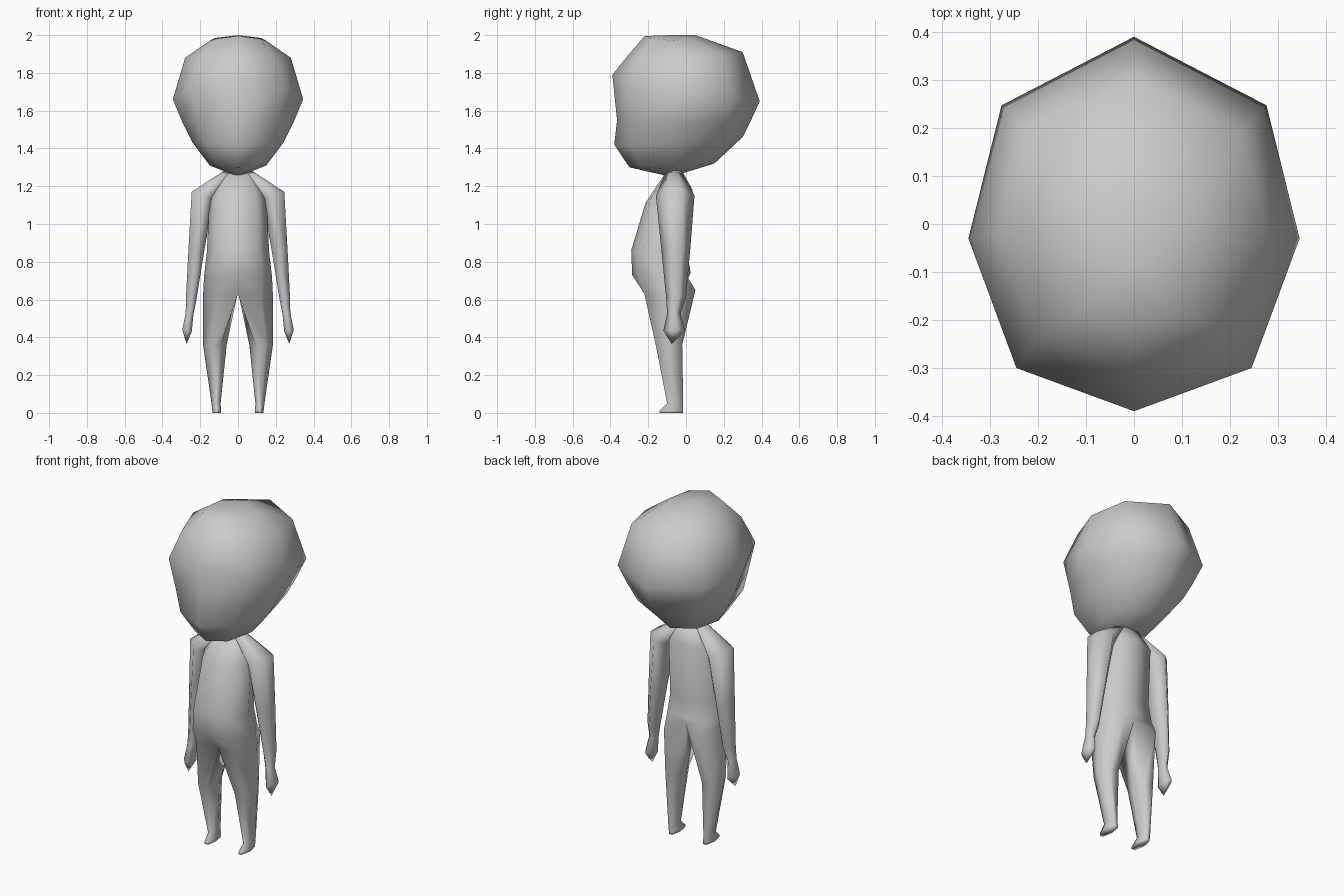
import bpy

if "Cube" in bpy.data.objects:
    bpy.data.objects.remove(bpy.data.objects["Cube"])

grey = bpy.data.materials.new("plain_grey")
grey.diffuse_color = (0.6, 0.6, 0.6, 1)
grey.use_nodes = True
grey.node_tree.nodes["Principled BSDF"].inputs["Base Color"].default_value = grey.diffuse_color


def build(name, verts, faces, mirror=False):
    """Make a smooth grey object, optionally mirrored across x."""
    mesh = bpy.data.meshes.new(name)
    mesh.from_pydata(verts, [], faces)
    mesh.materials.append(grey)
    obj = bpy.data.objects.new(name, mesh)
    bpy.context.collection.objects.link(obj)
    if mirror:
        mod = obj.modifiers.new("mirror", 'MIRROR')
        mod.use_clip = True
    bpy.context.view_layer.objects.active = obj
    obj.select_set(True)
    bpy.ops.object.mode_set(mode='EDIT')
    bpy.ops.mesh.select_all(action='SELECT')
    bpy.ops.mesh.normals_make_consistent(inside=False)
    bpy.ops.object.mode_set(mode='OBJECT')
    bpy.ops.object.shade_smooth()
    obj.select_set(False)
    return obj


def bridge(a, b, n, closed=True):
    """Quads between two rings of n points starting at indices a and b."""
    return [(a + i, a + (i + 1) % n, b + (i + 1) % n, b + i)
            for i in range(n if closed else n - 1)]


# Head: eight-sided rings as (half width, side y, side z), front (y, z), back (y, z)
head_rings = [
    ((0.15, -0.09, 1.31), (-0.30, 1.30), (0.15, 1.32)),
    ((0.24, -0.05, 1.43), (-0.38, 1.42), (0.30, 1.46)),
    ((0.295, -0.04, 1.54), (-0.365, 1.55), (0.345, 1.55)),
    ((0.345, -0.03, 1.66), (-0.39, 1.79), (0.39, 1.65)),
    ((0.28, -0.02, 1.88), (-0.305, 1.895), (0.30, 1.91)),
    ((0.15, -0.06, 1.97), (-0.22, 1.995), (0.05, 2.0)),
]
verts, faces = [], []
for (w, sy, sz), (fy, fz), (by, bz) in head_rings:
    def diag(y, z, kx, ky, s):
        return (s * w * kx, sy + (y - sy) * ky, (z + sz) / 2)
    verts += [(0, fy, fz), diag(fy, fz, 0.71, 0.75, 1), (w, sy, sz),
              diag(by, bz, 0.8, 0.66, 1), (0, by, bz),
              diag(by, bz, 0.8, 0.66, -1), (-w, sy, sz), diag(fy, fz, 0.71, 0.75, -1)]
for r in range(len(head_rings) - 1):
    faces += bridge(8 * r, 8 * r + 8, 8)
bottom, top = len(verts), len(verts) + 1
verts += [(0, -0.08, 1.25), (0, -0.08, 2.0)]
last = 8 * (len(head_rings) - 1)
for i in range(8):
    j = (i + 1) % 8
    faces += [(j, i, bottom), (last + i, last + j, top)]
build("head", verts, faces)

# Torso and leg: one half, mirrored. Torso rings are open, from belly to spine
# (half width, front y, front z, side z, back y, back z)
torso_rings = [
    (0.08, -0.11, 1.27, 1.28, -0.02, 1.28),
    (0.15, -0.215, 1.11, 1.15, 0.035, 1.18),
    (0.165, -0.29, 0.86, 0.85, 0.01, 0.83),
    (0.18, -0.285, 0.73, 0.72, 0.025, 0.74),
]
verts, faces = [], []
for w, fy, fz, sz, by, bz in torso_rings:
    m = (fy + by) / 2
    verts += [(0, fy, fz), (w * 0.68, m + (fy - m) * 0.78, (fz + sz) / 2), (w, m, sz),
              (w * 0.68, m + (by - m) * 0.85, (bz + sz) / 2), (0, by, bz)]
# Hip ring with the crotch point that closes the leg
verts += [(0, -0.19, 0.63), (0.12, -0.22, 0.63), (0.185, -0.09, 0.62),
          (0.11, 0.05, 0.65), (0, 0.005, 0.70), (0, -0.08, 0.64)]
for r in range(4):
    faces += bridge(5 * r, 5 * r + 5, 5, closed=False)
faces.append((0, 1, 2, 3, 4))
# Leg rings: inner x, outer x, front y, back y, z
leg_rings = [
    (0.06, 0.185, -0.16, -0.02, 0.36),
    (0.092, 0.14, -0.10, -0.015, 0.05),
    (0.09, 0.136, -0.14, -0.015, 0.012),
    (0.09, 0.135, -0.14, -0.015, 0.0),
]
hip = 20
for k, (xi, xo, fy, by, z) in enumerate(leg_rings):
    d, m = xo - xi, (fy + by) / 2
    verts += [(xi + 0.25 * d, fy, z), (xi + 0.72 * d, fy, z), (xo, m, z),
              (xi + 0.72 * d, by, z), (xi + 0.25 * d, by, z), (xi, m, z)]
    faces += bridge(hip + 6 * k, hip + 6 * k + 6, 6)
faces.append(tuple(range(hip + 24, hip + 30)))
build("torso_and_legs", verts, faces, mirror=True)

# Arm with hand: six-sided rings (inner x, outer x, front y, back y, inner z, outer z)
arm_rings = [
    (0.03, 0.085, -0.11, -0.02, 1.26, 1.275),
    (0.13, 0.245, -0.16, 0.045, 1.13, 1.17),
    (0.18, 0.262, -0.13, 0.022, 0.85, 0.87),
    (0.22, 0.275, -0.105, 0.0, 0.60, 0.62),
    (0.236, 0.277, -0.10, -0.03, 0.52, 0.53),
    (0.245, 0.295, -0.12, -0.005, 0.43, 0.44),
]
verts, faces = [], []
for xi, xo, fy, by, zi, zo in arm_rings:
    d, m, z = xo - xi, (fy + by) / 2, (zi + zo) / 2
    q = (by - fy) * 0.2
    verts += [(xi + 0.45 * d, fy, z), (xo, m - q, zo), (xo, m + q, zo),
              (xi + 0.45 * d, by, z), (xi, m + q, zi), (xi, m - q, zi)]
for r in range(len(arm_rings) - 1):
    faces += bridge(6 * r, 6 * r + 6, 6)
faces.append(tuple(range(6)))
tip, last = len(verts), 6 * (len(arm_rings) - 1)
verts.append((0.272, -0.075, 0.365))
faces += [(last + i, last + (i + 1) % 6, tip) for i in range(6)]
build("arms", verts, faces, mirror=True)
